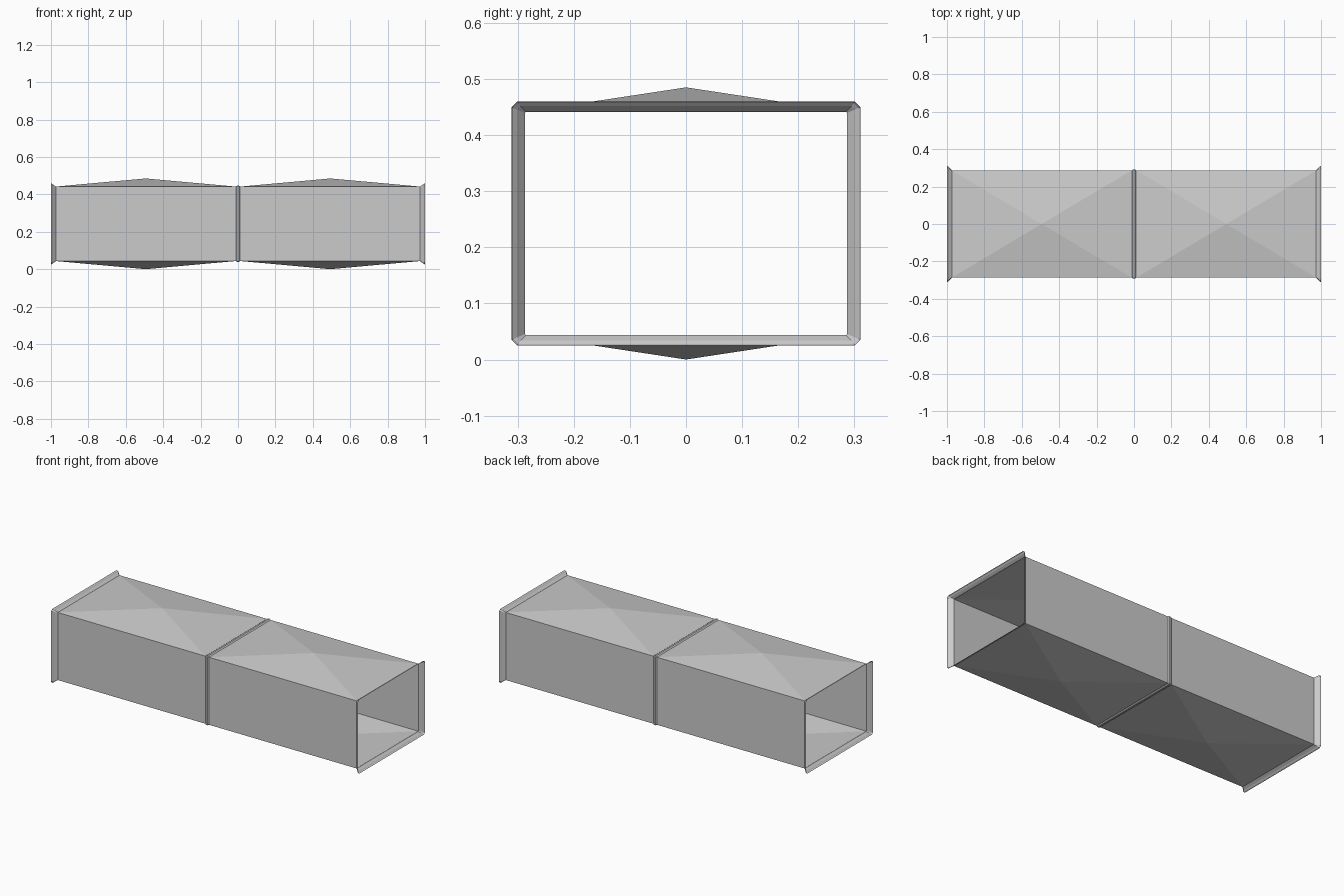
import bpy, bmesh

if "Cube" in bpy.data.objects:
    bpy.data.objects.remove(bpy.data.objects["Cube"])

CZ = 0.2425            # duct axis height
HY, HZ = 0.287, 0.199  # half width and half height of the duct


def ring(bm, x, dy, dz, cut):
    """Rectangular cross-section with clipped corners."""
    y, z = HY + dy, HZ + dz
    pts = [(y, z - cut), (y - cut, z), (-y + cut, z), (-y, z - cut),
           (-y, -z + cut), (-y + cut, -z), (y - cut, -z), (y, -z + cut)]
    return [bm.verts.new((x, a, CZ + b)) for a, b in pts]


def finish(bm, name):
    bmesh.ops.recalc_face_normals(bm, faces=bm.faces)
    me = bpy.data.meshes.new(name)
    bm.to_mesh(me)
    bm.free()
    ob = bpy.data.objects.new(name, me)
    bpy.context.collection.objects.link(ob)
    return ob


def collar(name, sections):
    """Sheet metal band swept through (x, dy, dz, cut) sections."""
    bm = bmesh.new()
    rings = [ring(bm, *s) for s in sections]
    for r, s in zip(rings, rings[1:]):
        for i in range(8):
            j = (i + 1) % 8
            bm.faces.new((r[i], r[j], s[j], s[i]))
    return finish(bm, name)


# duct sections: flat sides, cross-broken top and bottom panels
def duct_section(name, x0, x1):
    bm = bmesh.new()
    v = {(x, y, z): bm.verts.new((x, y * HY, CZ + z * HZ))
         for x in (x0, x1) for y in (-1, 1) for z in (-1, 1)}
    for s in (-1, 1):
        bm.faces.new([v[k] for k in ((x0, s, -1), (x1, s, -1), (x1, s, 1), (x0, s, 1))])
        tip = bm.verts.new(((x0 + x1) / 2, 0, CZ + s * CZ))
        rim = [v[k] for k in ((x0, -1, s), (x1, -1, s), (x1, 1, s), (x0, 1, s))]
        for i in range(4):
            bm.faces.new((rim[i], rim[(i + 1) % 4], tip))
    return finish(bm, name)


for side, label in ((-1, "left"), (1, "right")):
    duct_section(label + "_duct_section", side * 0.012, side * 0.975)
    # flared end flange
    collar(label + "_end_flange", [(side * 0.972, 0, 0, 0.002),
                                   (side * 0.988, 0.014, 0.010, 0.006),
                                   (side * 0.994, 0.021, 0.016, 0.009),
                                   (side * 1.0, 0.024, 0.0185, 0.010)])

# raised seam between the two sections
collar("middle_seam", [(-0.012, 0, 0, 0.002), (-0.005, 0.005, 0.005, 0.004),
                       (0.005, 0.005, 0.005, 0.004), (0.012, 0, 0, 0.002)])
